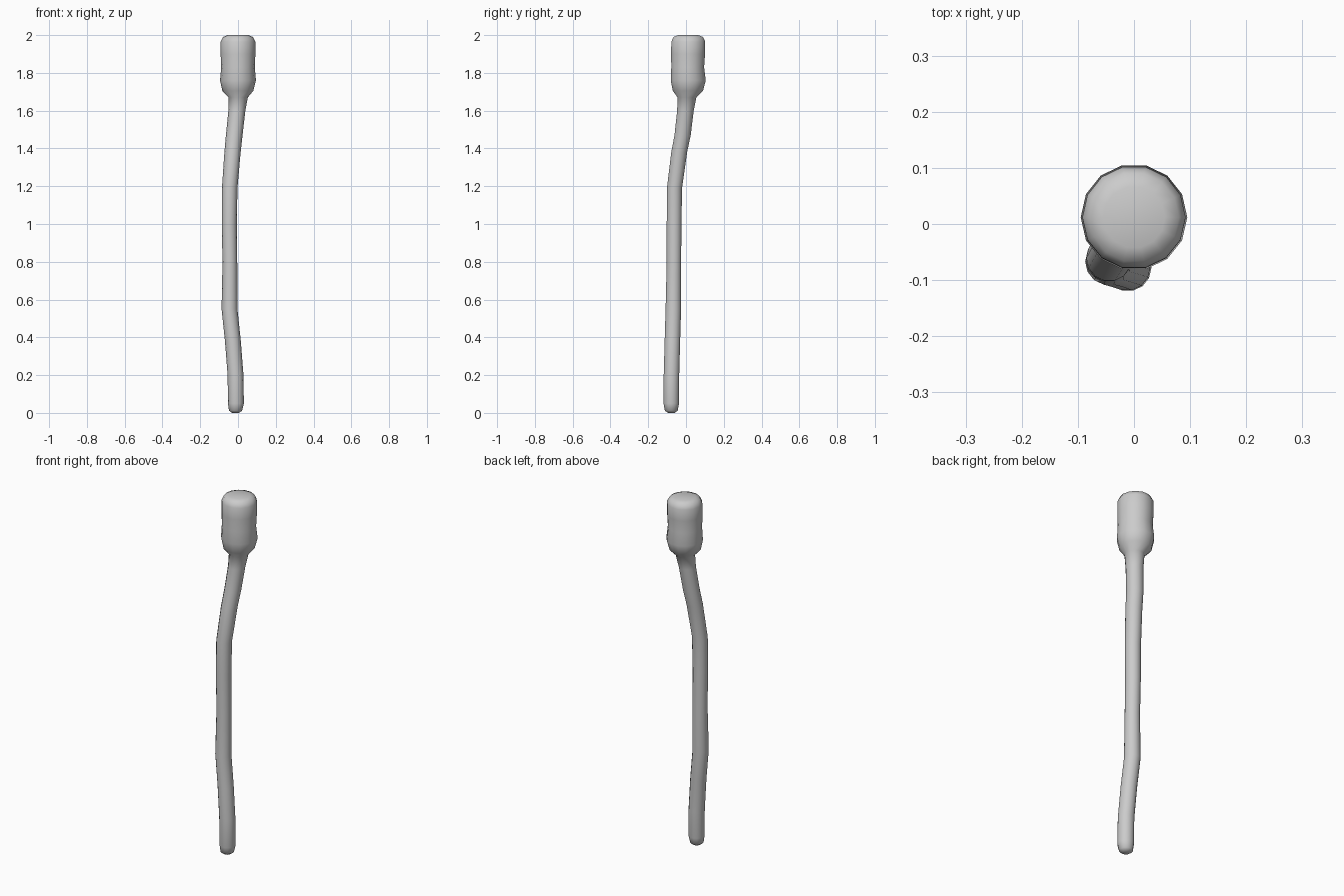
import bpy, bmesh, math

SIDES = 14


def loft(name, rings):
    """Skin a closed tube through level rings given as (x, y, z, radius)."""
    bm = bmesh.new()
    loops = []
    for x, y, z, r in rings:
        loops.append([bm.verts.new((x + r * math.cos(2 * math.pi * i / SIDES),
                                    y + r * math.sin(2 * math.pi * i / SIDES), z))
                      for i in range(SIDES)])
    for a, b in zip(loops, loops[1:]):
        for i in range(SIDES):
            j = (i + 1) % SIDES
            bm.faces.new((a[i], a[j], b[j], b[i]))
    bm.faces.new(loops[0][::-1])
    bm.faces.new(loops[-1])
    mesh = bpy.data.meshes.new(name)
    bm.to_mesh(mesh)
    bm.free()
    obj = bpy.data.objects.new(name, mesh)
    bpy.context.collection.objects.link(obj)
    for p in mesh.polygons:
        p.use_smooth = True
    return obj


# Crooked handle: rounded foot, straight lower shaft, bend towards the head
handle = [
    (-0.013, -0.078, 0.00, 0.018),
    (-0.013, -0.078, 0.012, 0.035),
    (-0.011, -0.078, 0.05, 0.042),
    (-0.013, -0.077, 0.20, 0.042),
    (-0.027, -0.072, 0.38, 0.042),
    (-0.045, -0.067, 0.55, 0.042),
    (-0.043, -0.064, 0.80, 0.039),
    (-0.046, -0.063, 1.00, 0.040),
    (-0.044, -0.061, 1.19, 0.041),
    (-0.029, -0.036, 1.38, 0.043),
    (-0.020, -0.018, 1.47, 0.044),
    (-0.006, -0.003, 1.60, 0.045),
]

# Thick head: flared neck, slightly waisted drum, rounded top
head = [
    (0.001, 0.005, 1.67, 0.051),
    (-0.001, 0.010, 1.705, 0.082),
    (0.000, 0.012, 1.76, 0.095),
    (0.000, 0.009, 1.83, 0.089),
    (0.000, 0.011, 1.90, 0.092),
    (0.000, 0.012, 1.965, 0.092),
    (0.000, 0.012, 1.99, 0.080),
    (0.000, 0.012, 2.00, 0.055),
]

loft("handle_with_head", handle + head)
